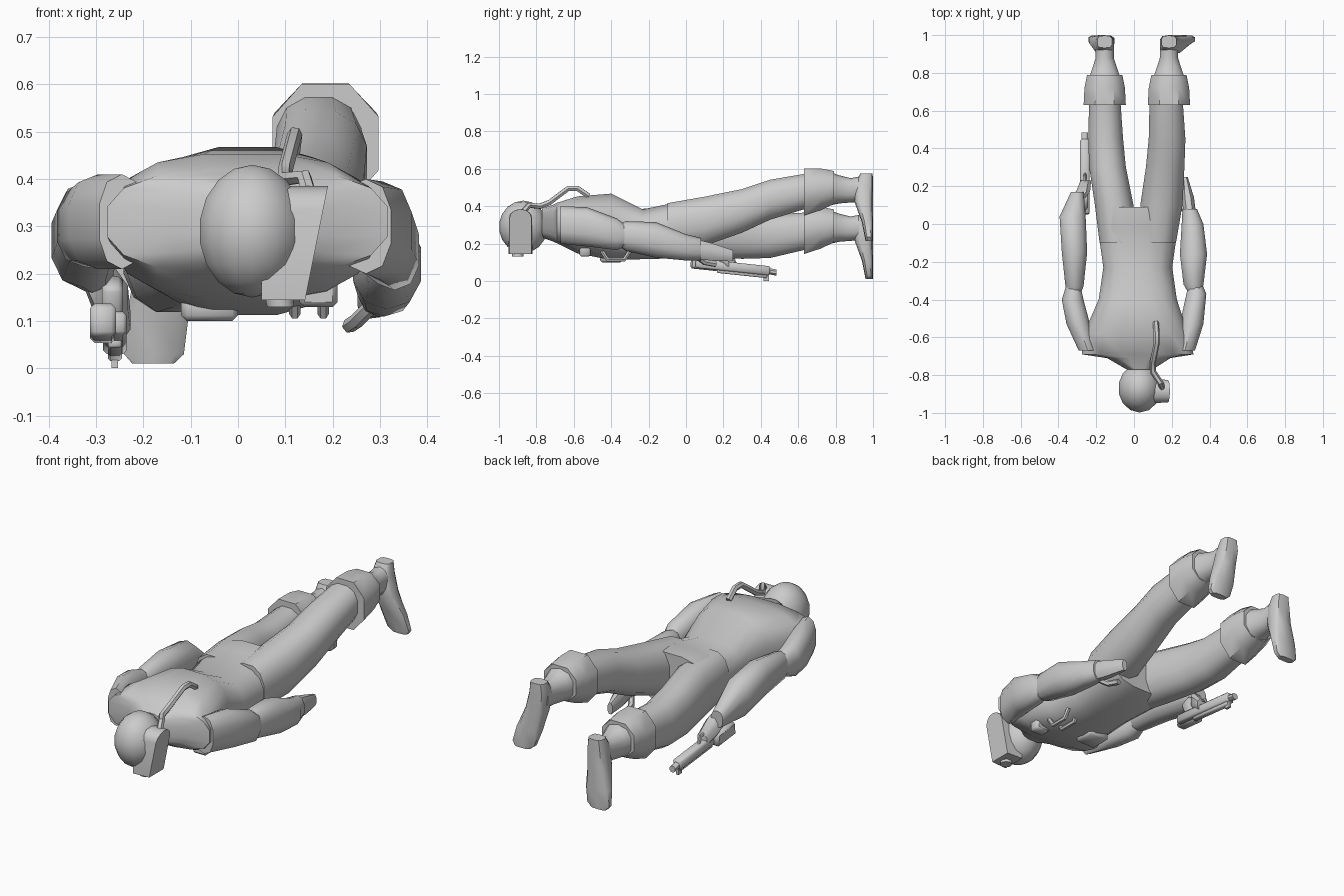
import bpy, bmesh, math
from mathutils import Vector, Matrix

cube = bpy.data.objects.get("Cube")
if cube:
    bpy.data.objects.remove(cube, do_unlink=True)

parts = []


def add_object(name, bm):
    """Turn a bmesh into a linked object."""
    bmesh.ops.recalc_face_normals(bm, faces=bm.faces)
    mesh = bpy.data.meshes.new(name)
    bm.to_mesh(mesh)
    bm.free()
    obj = bpy.data.objects.new(name, mesh)
    bpy.context.collection.objects.link(obj)
    parts.append(obj)
    return obj


def loft(name, rings, sides=10, power=0.85, upright=False):
    """Skin rounded sections (x, y, z, half width, half depth)."""
    bm = bmesh.new()
    loops = []
    for x, y, z, a, b in rings:
        loop = []
        for i in range(sides):
            angle = math.tau * (i + 0.5) / sides
            c, s = math.cos(angle), math.sin(angle)
            u = a * math.copysign(abs(c) ** power, c)
            v = b * math.copysign(abs(s) ** power, s)
            offset = Vector((u, v, 0)) if upright else Vector((u, 0, v))
            loop.append(bm.verts.new(Vector((x, y, z)) + offset))
        loops.append(loop)
    for lower, upper in zip(loops, loops[1:]):
        for i in range(sides):
            j = (i + 1) % sides
            bm.faces.new((lower[i], lower[j], upper[j], upper[i]))
    bm.faces.new(loops[0])
    bm.faces.new(loops[-1])
    return add_object(name, bm)


def box(name, center, size, tilt=(0, 0, 0), bevel=0.0):
    """Box with rotation in degrees and optional chamfer."""
    bm = bmesh.new()
    bmesh.ops.create_cube(bm, size=1)
    bmesh.ops.scale(bm, vec=size, verts=bm.verts)
    if bevel:
        bmesh.ops.bevel(bm, geom=bm.edges[:], offset=bevel, segments=1, affect='EDGES')
    obj = add_object(name, bm)
    obj.location = center
    obj.rotation_euler = [math.radians(t) for t in tilt]
    return obj


def tube(name, points, radius):
    """Round tube along a path, converted to a mesh."""
    curve = bpy.data.curves.new(name, 'CURVE')
    curve.dimensions = '3D'
    curve.bevel_depth = radius
    curve.bevel_resolution = 1
    curve.use_fill_caps = True
    spline = curve.splines.new('POLY')
    spline.points.add(len(points) - 1)
    for point, co in zip(spline.points, points):
        point.co = (*co, 1)
    temp = bpy.data.objects.new(name + "_path", curve)
    bpy.context.collection.objects.link(temp)
    graph = bpy.context.evaluated_depsgraph_get()
    bm = bmesh.new()
    bm.from_mesh(bpy.data.meshes.new_from_object(temp.evaluated_get(graph)))
    bpy.data.objects.remove(temp, do_unlink=True)
    return add_object(name, bm)


# Torso from neck to seat
loft("torso", [
    (.03, -.77, .31, .07, .08), (.025, -.71, .31, .17, .1),
    (.02, -.69, .31, .3, .11), (.01, -.58, .3, .28, .155),
    (.02, -.4, .29, .21, .18), (.02, -.23, .25, .185, .135),
    (.02, -.02, .275, .215, .155), (.02, .09, .29, .2, .14),
], sides=16, power=.75)

# Head with the face turned to the left
bm = bmesh.new()
bmesh.ops.create_uvsphere(bm, u_segments=14, v_segments=9, radius=1)
bmesh.ops.scale(bm, vec=(.115, .13, .14), verts=bm.verts)
bmesh.ops.translate(bm, vec=(.03, -.87, .29), verts=bm.verts)
add_object("helmet", bm)

# Arched face mask, extruded towards the left
bm = bmesh.new()
arch = [(-.065, -.14), (.065, -.14)]
arch += [(.065 * math.cos(math.pi * i / 6), .05 + .05 * math.sin(math.pi * i / 6)) for i in range(7)]
face = bm.faces.new([bm.verts.new((.02, y, z)) for y, z in arch])
grown = bmesh.ops.extrude_face_region(bm, geom=[face])
for vert in (g for g in grown["geom"] if isinstance(g, bmesh.types.BMVert)):
    vert.co.x = .14 + .2 * vert.co.z
    vert.co.y *= .92
bmesh.ops.translate(bm, vec=(.03, -.885, .285), verts=bm.verts)
add_object("face_mask", bm)

loft("mask_nozzle", [(.09, -.9, .13, .03, .03), (.08, -.9, .19, .033, .033)], power=1, upright=True)
tube("breathing_hose", [
    (.15, -.87, .37), (.14, -.84, .405), (.1, -.78, .4), (.1, -.73, .42),
    (.12, -.63, .495), (.12, -.58, .495), (.115, -.52, .455)], .016)

# Chest fittings
for i, x in enumerate((.12, .18)):
    tube(f"chest_handle_{i + 1}", [
        (x, -.45, .16), (x, -.42, .115), (x, -.33, .115), (x, -.3, .16)], .012)
box("chest_pouch", (.17, -.54, .17), (.08, .06, .08), bevel=.01)
box("belly_pouch", (-.06, -.4, .13), (.12, .12, .06), bevel=.012)

# Left arm, hanging relaxed
loft("left_upper_arm", [
    (.27, -.67, .3, .055, .1), (.305, -.53, .29, .065, .105), (.33, -.37, .25, .055, .085),
    (.325, -.31, .24, .035, .05)])
loft("left_forearm", [
    (.325, -.38, .25, .03, .05), (.315, -.32, .24, .055, .08), (.315, -.16, .22, .075, .095),
    (.31, 0, .18, .06, .07), (.295, .08, .17, .04, .06)])
loft("left_hand", [
    (.295, .06, .17, .035, .055), (.285, .14, .155, .035, .05),
    (.27, .25, .135, .015, .032)], sides=8)
tube("left_thumb", [(.28, .06, .13), (.25, .1, .1), (.235, .16, .09)], .016)

# Right arm, reaching back to the pistol
loft("right_upper_arm", [
    (-.245, -.67, .31, .05, .1), (-.295, -.53, .31, .065, .1), (-.325, -.4, .3, .06, .085),
    (-.32, -.31, .3, .035, .055)])
loft("right_forearm", [
    (-.315, -.38, .3, .03, .05), (-.315, -.33, .3, .05, .075), (-.315, -.15, .3, .07, .095),
    (-.325, .04, .27, .072, .1), (-.3, .17, .2, .035, .045)])
loft("right_hand", [
    (-.305, .12, .215, .03, .05), (-.27, .17, .15, .04, .055),
    (-.255, .23, .1, .03, .04)], sides=8)

# Pistol trailing along the right thigh
slope = -6
box("pistol_frame", (-.26, .25, .075), (.05, .4, .05), (slope, 0, 0), .008)
box("pistol_rail", (-.26, .3, .042), (.03, .27, .025), (slope, 0, 0), .005)
box("pistol_grip", (-.265, .13, .13), (.045, .07, .12), (25, 0, 0), .01)
box("pistol_rear", (-.285, .1, .095), (.055, .15, .07), (slope, 0, 0), .01)
tube("trigger_guard", [(-.26, .16, .1), (-.26, .19, .14), (-.26, .25, .13), (-.26, .27, .08)], .008)
loft("pistol_muzzle", [(-.26, .43, .055, .018, .018), (-.26, .485, .045, .018, .018)], sides=8, power=1)
box("pistol_sight", (-.26, .43, .018), (.014, .03, .035))

# Legs: the left one raised, the right one low
loft("left_leg", [
    (.125, -.1, .29, .1, .13), (.145, .1, .32, .115, .135), (.165, .3, .375, .105, .12),
    (.175, .45, .435, .1, .11), (.17, .66, .485, .09, .095)], sides=12)
loft("right_leg", [
    (-.085, -.1, .28, .1, .13), (-.105, .1, .27, .105, .145), (-.14, .3, .25, .1, .135),
    (-.15, .45, .24, .095, .12), (-.155, .66, .27, .085, .1)], sides=12)

# Boots share one shape, placed per side
for side, x, z, splay in (("left", .185, .485, .5), ("right", -.155, .28, -.15)):
    cuff = loft(side + "_boot_cuff", [
        (x, .63, z - .01, .12, .135), (x, .72, z + .005, .115, .12), (x, .79, z + .015, .1, .095)],
        sides=8, power=.9)
    loft(side + "_boot_shaft", [
        (x, .75, z + .01, .095, .095), (x, .82, z + .005, .07, .075),
        (x, .88, z, .05, .065), (x, .96, z + .01, .05, .07)])
    foot = [(.09, .965, .04, .033), (.03, .95, .05, .05), (-.06, .95, .055, .05),
            (-.17, .97, .068, .03), (-.25, .978, .065, .022), (-.27, .98, .045, .02)]
    loft(side + "_boot_foot", [
        (x + splay * max(0, -dz) * .6, y, z + dz, a, b) for dz, y, a, b in foot],
        power=.6, upright=True)

# Smooth shading with crisp creases
bpy.ops.object.select_all(action='DESELECT')
for obj in parts:
    obj.select_set(True)
bpy.context.view_layer.objects.active = parts[0]
bpy.ops.object.shade_smooth_by_angle(angle=math.radians(45))
